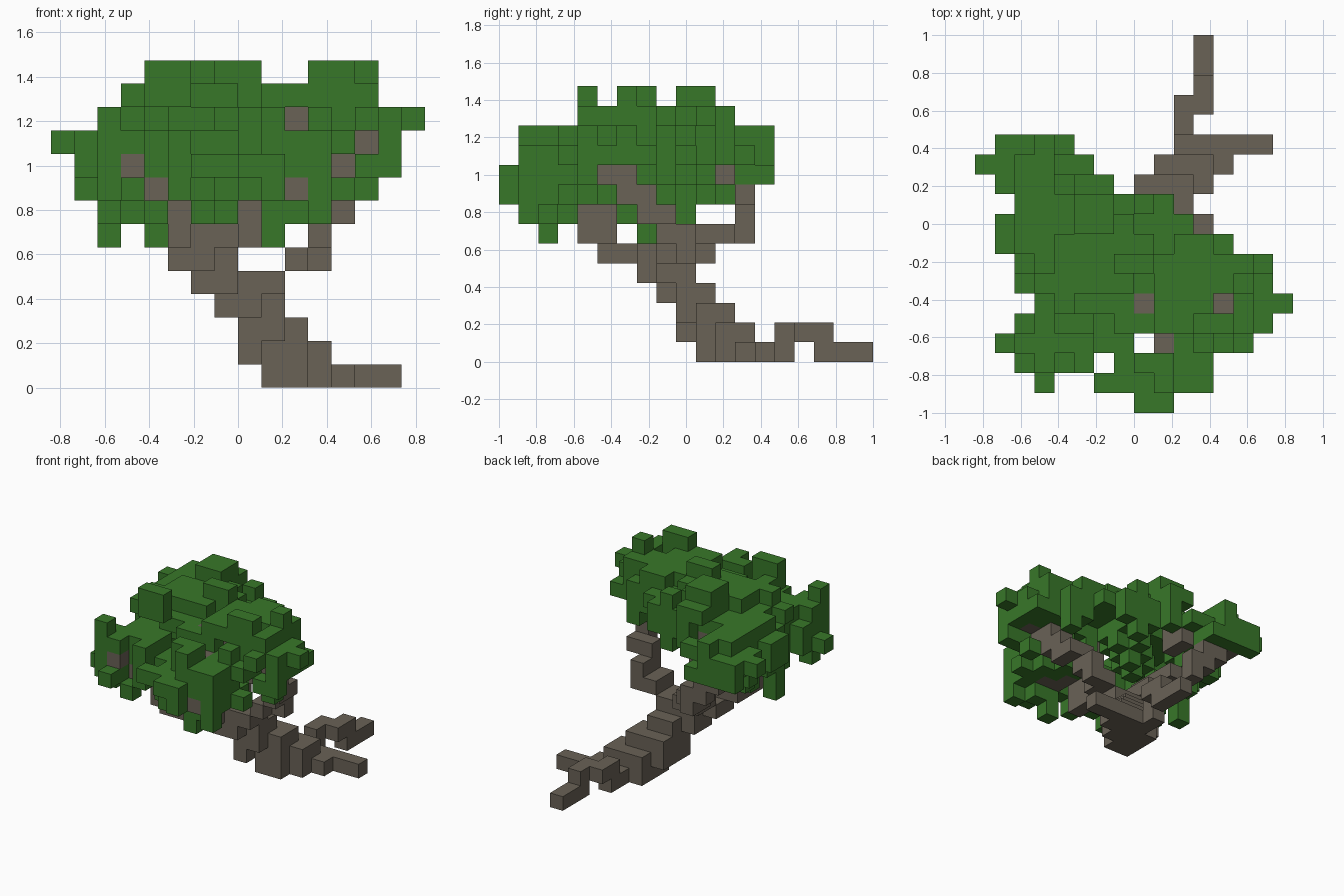
import bpy
import bmesh
import random
from itertools import product
from mathutils import Vector

random.seed(11)
if "Cube" in bpy.data.objects:
    bpy.data.objects.remove(bpy.data.objects["Cube"], do_unlink=True)

UNIT = 2 / 19  # edge of one block


def material(name, rgb):
    mat = bpy.data.materials.new(name)
    mat.use_nodes = True
    mat.diffuse_color = (*rgb, 1)
    shader = mat.node_tree.nodes["Principled BSDF"]
    shader.inputs["Base Color"].default_value = (*rgb, 1)
    shader.inputs["Roughness"].default_value = 0.9
    return mat


def box(start, end):
    """All grid cells between two corner cells, inclusive."""
    return set(product(*(range(a, b + 1) for a, b in zip(start, end))))


def boxes(corner_pairs):
    return set().union(*(box(a, b) for a, b in corner_pairs))


def spans(text):
    """Turn a text such as '4-8 11-13' into a set of grid indices."""
    found = set()
    for part in text.split():
        ends = part.split("-")
        found |= set(range(int(ends[0]), int(ends[-1]) + 1))
    return found


def neighbours(cell):
    """The six cells that share a face with a cell."""
    for axis, sign in product(range(3), (-1, 1)):
        yield cell[:axis] + (cell[axis] + sign,) + cell[axis + 1:]


def block_object(name, cells, solid, mat):
    """Skin a set of cells with the faces that are exposed."""
    bm = bmesh.new()
    for cell in sorted(cells):
        middle = Vector(cell) + Vector((0.5, 0.5, 0.5))
        for other in neighbours(cell):
            if other in solid:
                continue
            step = Vector(other) - Vector(cell)
            u = Vector((step.y, step.z, step.x)) / 2
            v = step.cross(u)
            centre = middle + step / 2
            corners = (centre - u - v, centre + u - v, centre + u + v, centre - u + v)
            bm.faces.new([bm.verts.new((p - Vector((8, 9.5, 0))) * UNIT) for p in corners])
    bmesh.ops.remove_doubles(bm, verts=bm.verts, dist=UNIT / 100)
    bmesh.ops.recalc_face_normals(bm, faces=bm.faces)
    mesh = bpy.data.meshes.new(name)
    bm.to_mesh(mesh)
    bm.free()
    mesh.materials.append(mat)
    obj = bpy.data.objects.new(name, mesh)
    bpy.context.collection.objects.link(obj)
    return obj


# Leaning trunk, level by level, with notched corners
trunk = boxes([
    ((9, 10, 0), (10, 12, 0)), ((11, 11, 0), (11, 12, 0)),
    ((8, 9, 1), (8, 11, 1)), ((9, 10, 1), (10, 12, 1)), ((11, 11, 1), (11, 12, 1)),
    ((8, 9, 2), (9, 11, 2)), ((10, 10, 2), (10, 11, 2)),
    ((7, 8, 3), (8, 9, 3)), ((8, 9, 3), (9, 10, 3)),
    ((6, 7, 4), (7, 8, 4)), ((7, 8, 4), (9, 9, 4)),
])

# Two roots over the ground
roots = boxes([
    ((10, 13, 0), (14, 13, 0)), ((12, 12, 0), (12, 12, 0)), ((10, 14, 0), (10, 14, 1)),
    ((10, 15, 1), (11, 15, 1)), ((11, 16, 0), (11, 16, 1)), ((11, 17, 0), (11, 18, 0)),
])

# Four branches that step up from the trunk
front_left_branch = boxes([
    ((5, 5, 5), (6, 7, 5)), ((7, 7, 5), (7, 8, 5)), ((5, 4, 6), (5, 5, 6)),
    ((5, 4, 7), (5, 4, 7)), ((4, 4, 8), (4, 4, 8)), ((4, 3, 8), (4, 3, 8)),
    ((3, 2, 9), (3, 3, 9)),
])
front_branch = boxes([
    ((6, 5, 6), (8, 5, 6)), ((8, 4, 6), (8, 4, 7)), ((8, 5, 7), (8, 5, 11)),
    ((9, 4, 8), (9, 4, 8)), ((9, 3, 8), (10, 3, 8)), ((10, 1, 8), (10, 2, 8)),
    ((9, 3, 9), (9, 3, 10)), ((9, 5, 11), (10, 5, 11)),
])
right_branch = boxes([
    ((10, 8, 5), (10, 9, 5)), ((11, 9, 5), (11, 9, 6)), ((11, 8, 6), (11, 8, 7)),
    ((12, 7, 7), (12, 8, 7)), ((12, 6, 8), (12, 7, 8)), ((12, 5, 9), (12, 6, 9)),
    ((12, 5, 10), (13, 5, 10)), ((12, 5, 11), (12, 5, 11)),
])
back_branch = boxes([
    ((6, 9, 5), (7, 10, 5)), ((6, 8, 6), (6, 11, 6)), ((5, 11, 6), (5, 12, 6)),
    ((5, 12, 7), (5, 12, 7)), ((4, 12, 7), (4, 12, 8)), ((3, 12, 8), (3, 12, 9)),
    ((2, 12, 9), (2, 12, 9)), ((5, 10, 9), (5, 11, 9)), ((5, 10, 10), (5, 10, 10)),
])
wood = trunk | roots | front_left_branch | front_branch | right_branch | back_branch

# Outline of the crown: widths per level, depths per level, widths per depth
wide = dict(enumerate(map(spans, (
    "2 4 9", "2-12", "1-13", "1-14", "0-14", "2-15", "3-13", "4-8 11-13")), 6))
deep = dict(enumerate(map(spans, (
    "2 7", "1-9", "0-11", "0-13", "1-13", "1-13", "4-11", "4 6-7 9-10")), 6))
plan = dict(enumerate(map(spans, (
    "8-9", "3 6-11", "2-5 7-11", "1-7 9-13", "2-14", "3-15", "2-14", "2-14",
    "1-12", "1-10", "2-9", "1-6", "0-5", "1-4"))))
crown = {(x, y, z) for x, y, z in product(range(16), range(14), range(6, 14))
         if x in wide[z] and y in deep[z] and x in plan[y]} - wood
# Hollows beside the front left tip and behind the back branch
crown -= boxes([
    ((4, 2, 8), (4, 2, 10)), ((4, 11, 10), (5, 11, 11)), ((4, 12, 11), (4, 12, 11)),
])

# Openings where bare wood shows: axis looked along, side, cells on the other axes
OPENINGS = (
    (1, -1, ((5, 7), (8, 7), (12, 7), (4, 8), (10, 8), (3, 9), (13, 10), (10, 11))),
    (0, 1, ((4, 7), (5, 7), (7, 7), (8, 7), (6, 8), (7, 8), (5, 9), (6, 9), (11, 9))),
    (2, 1, ((8, 5), (12, 5), (9, 3))),
)


def flat(cell, axis):
    return cell[:axis] + cell[axis + 1:]


bare = set()
for axis, side, marks in OPENINGS:
    for mark in marks:
        bare.add((axis, mark))
        outer = max(c[axis] * side for c in wood if flat(c, axis) == mark)
        crown -= {c for c in crown if flat(c, axis) == mark and c[axis] * side > outer}

# Leaf clusters at the branch ends: centre and radii
CLUSTERS = (
    ((4, 3, 9), (3.2, 2.6, 1.9)),
    ((9, 2.5, 9), (3, 2.8, 1.9)),
    ((12, 5.5, 10.3), (3.2, 2.8, 2)),
    ((3, 10.5, 10), (3, 3.2, 2)),
    ((6, 7.5, 11), (4, 3.5, 2)),
    ((9.5, 5, 11), (3.5, 3, 1.8)),
)


def spread(cell):
    return min(sum(((p - c) / r) ** 2 for p, c, r in zip(cell, mid, rad))
               for mid, rad in CLUSTERS)


# Dense core with small cross-shaped tufts scattered on its skin
leaves = {c for c in crown if spread(c) < 0.6}
skin = [c for c in sorted(crown) if 0.6 <= spread(c) < 1.1]
for tuft in random.sample(skin, len(skin) // 5):
    leaves |= crown & {tuft, *neighbours(tuft)}

# Rising tufts, hanging tufts, and leaves that wrap the branch tips
rising = boxes([
    ((5, 9, 13), (6, 10, 13)), ((4, 4, 13), (5, 4, 13)), ((7, 7, 13), (8, 7, 13)),
    ((11, 4, 13), (12, 4, 13)), ((13, 6, 13), (13, 6, 13)),
])
hanging = boxes([
    ((2, 7, 6), (2, 7, 8)), ((9, 2, 6), (9, 2, 7)), ((4, 7, 6), (4, 7, 8)),
])
wraps = boxes([
    ((11, 1, 8), (11, 3, 8)), ((10, 1, 9), (10, 2, 9)), ((3, 2, 10), (3, 3, 10)),
])
leaves = {c for c in leaves if c[2] not in (6, 13)}
leaves |= crown & (rising | hanging | wraps | {(x, y, z - 1) for x, y, z in rising})

# Fill the outline with single leaf blocks wherever it is still open
for axis in (2, 1, 0):
    for spot in sorted({flat(c, axis) for c in crown}):
        if (axis, spot) in bare or any(flat(c, axis) == spot for c in leaves):
            continue
        leaves.add(min((c for c in sorted(crown) if flat(c, axis) == spot), key=spread))

# Build the parts
bark = material("bark brown", (0.143, 0.122, 0.094))
leaf = material("leaf green", (0.039, 0.186, 0.022))
solid = wood | leaves
for name, cells in (("trunk", trunk), ("roots", roots),
                    ("front_left_branch", front_left_branch),
                    ("front_branch", front_branch),
                    ("right_branch", right_branch),
                    ("back_branch", back_branch)):
    block_object(name, cells, solid, bark)
block_object("leaf_crown", leaves, solid, leaf)
